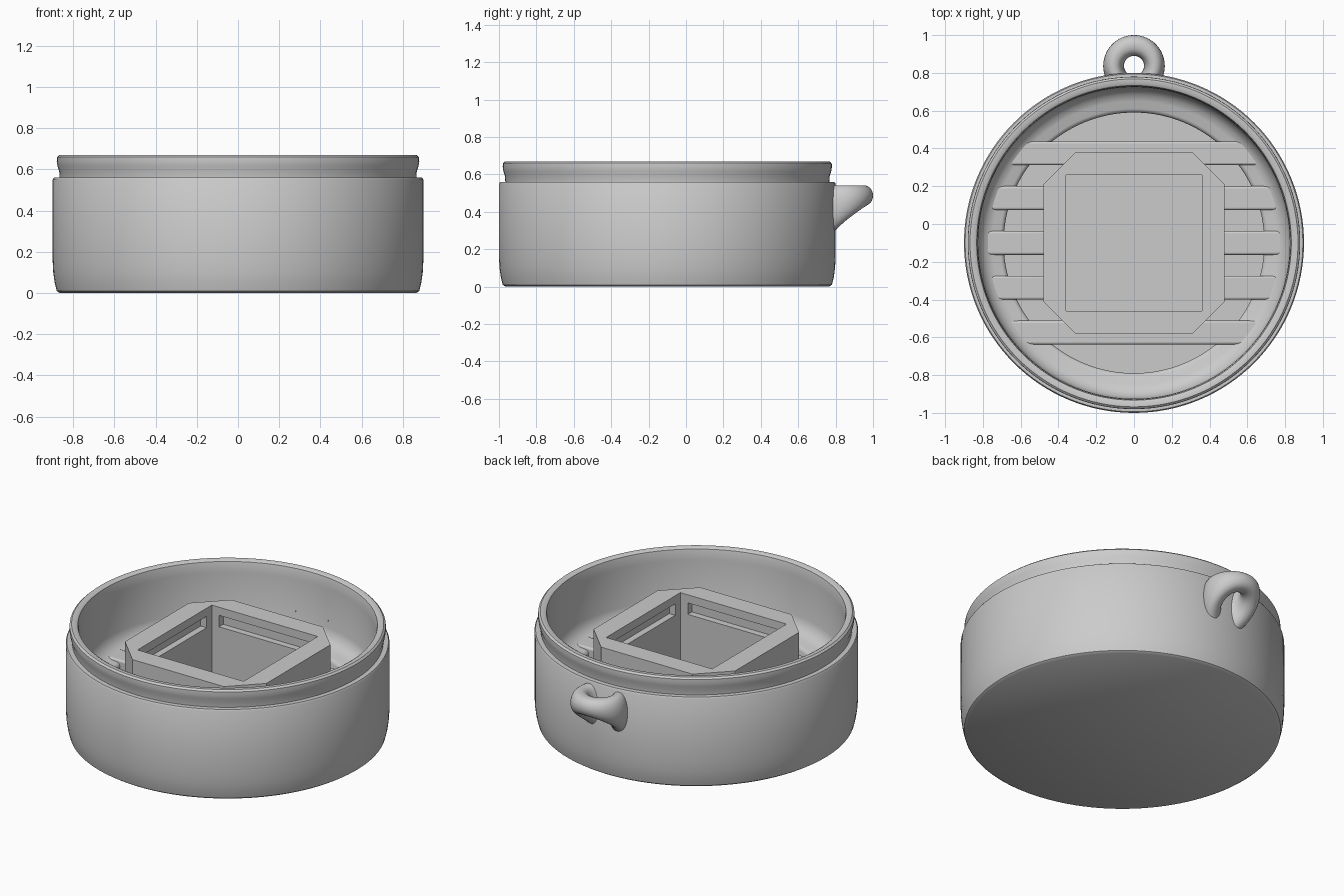
import bpy, bmesh
from math import pi, sin, cos, sqrt, radians, copysign

if "Cube" in bpy.data.objects:
    bpy.data.objects.remove(bpy.data.objects["Cube"])

CY = -0.1  # centre of the round body
FLOOR = 0.08

grey = bpy.data.materials.new("plain grey")
grey.use_nodes = True
COLOUR = (0.6, 0.6, 0.6, 1)
grey.diffuse_color = COLOUR
grey.node_tree.nodes["Principled BSDF"].inputs["Base Color"].default_value = COLOUR


def finish(name, bm, smooth=None):
    bmesh.ops.recalc_face_normals(bm, faces=bm.faces)
    mesh = bpy.data.meshes.new(name)
    bm.to_mesh(mesh)
    bm.free()
    mesh.materials.append(grey)
    ob = bpy.data.objects.new(name, mesh)
    bpy.context.collection.objects.link(ob)
    bpy.ops.object.select_all(action='DESELECT')
    ob.select_set(True)
    bpy.context.view_layer.objects.active = ob
    if smooth:
        bpy.ops.object.shade_smooth_by_angle(angle=radians(smooth))
    return ob


def block(name, x, y, z):
    """Box from (low, high) ranges on each axis."""
    bm = bmesh.new()
    bmesh.ops.create_cube(bm, size=1)
    for v in bm.verts:
        v.co = [a + (b - a) * (c + 0.5) for (a, b), c in zip((x, y, z), v.co)]
    return finish(name, bm)


# Round cup: one turned profile, outside, lip, inner wall, ledge and floor
profile = [(0, 0), (0.865, 0), (0.88, 0.01), (0.89, 0.05), (0.897, 0.1), (0.9, 0.16),
           (0.9, 0.55), (0.894, 0.56), (0.866, 0.56), (0.868, 0.59), (0.876, 0.615),
           (0.88, 0.64), (0.879, 0.66), (0.868, 0.67), (0.845, 0.67), (0.833, 0.663),
           (0.828, 0.64), (0.825, 0.6), (0.825, 0.36), (0.812, 0.32), (0.785, 0.29),
           (0.75, 0.275), (0.71, 0.27), (0.697, 0.264), (0.69, 0.25), (0.69, FLOOR), (0, FLOOR)]
bm = bmesh.new()
points = [bm.verts.new((r, CY, z)) for r, z in profile]
edges = [bm.edges.new(pair) for pair in zip(points, points[1:])]
bmesh.ops.spin(bm, geom=points + edges, cent=(0, CY, 0), axis=(0, 0, 1),
               angle=2 * pi, steps=128)
for v in bm.verts:
    if abs(v.co.x) < 1e-5 and abs(v.co.y - CY) < 1e-5:
        v.co.x, v.co.y = 0, CY
bmesh.ops.remove_doubles(bm, verts=bm.verts, dist=1e-4)
finish("round_cup", bm, 40)

# Octagonal holder with a square well
HALF, SIDE, WELL, TOP = 0.48, 0.31, 0.36, 0.55
bm = bmesh.new()
corners = [(HALF, -SIDE), (HALF, SIDE), (SIDE, HALF), (-SIDE, HALF),
           (-HALF, SIDE), (-HALF, -SIDE), (-SIDE, -HALF), (SIDE, -HALF)]
base = bm.faces.new([bm.verts.new((x, y + CY, FLOOR - 0.01)) for x, y in corners])
top = bmesh.ops.extrude_face_region(bm, geom=[base])["geom"]
for v in top:
    if isinstance(v, bmesh.types.BMVert):
        v.co.z = TOP
holder = finish("square_holder", bm)


def cut(target, half_x, half_y, z):
    tool = block("cutter", (-half_x, half_x), (CY - half_y, CY + half_y), z)
    tool.hide_render = True
    mod = target.modifiers.new("cut", 'BOOLEAN')
    mod.operation, mod.solver, mod.object = 'DIFFERENCE', 'EXACT', tool
    bpy.context.view_layer.objects.active = target
    bpy.ops.object.modifier_apply(modifier=mod.name)
    bpy.data.objects.remove(tool)


cut(holder, WELL, WELL, (0, 1))
# Retaining grooves under the opening, leaving corner posts
cut(holder, WELL + 0.04, WELL - 0.05, (0.43, 0.5))
cut(holder, WELL - 0.05, WELL + 0.04, (0.43, 0.5))


# Cross ribs joining the holder to the cup wall
def rib(name, x, y):
    ob = block(name, x, (y + CY - 0.063, y + CY + 0.063), (FLOOR - 0.01, 0.285))
    bevel = ob.modifiers.new("soft edges", 'BEVEL')
    bevel.width, bevel.segments = 0.012, 3
    bpy.ops.object.shade_smooth_by_angle(angle=radians(40))


for i in range(-2, 3):
    y = i * 0.2375
    reach = sqrt(0.86 ** 2 - (abs(y) + 0.063) ** 2)
    if abs(i) == 2:
        rib("long_rib", (-reach, reach), y)
    else:
        rib("left_rib", (0.42, reach), y)
        rib("right_rib", (-reach, -0.42), y)

# Hanging loop: a bowed tube that gets deeper towards the cup
bm = bmesh.new()
STEPS, SIDES, LOOP_Y, LOOP_TOP = 48, 24, 0.85, 0.542
rings = []
for i in range(STEPS + 1):
    a = radians(-48 + 276 * i / STEPS)
    low = 0.29 + (LOOP_Y + 0.1 * sin(a) - 0.8) * 0.95
    mid, deep = (LOOP_TOP + low) / 2, (LOOP_TOP - low) / 2
    ring = []
    for j in range(SIDES):
        b = 2 * pi * j / SIDES
        r = 0.108 + 0.055 * copysign(abs(cos(b)) ** 0.85, cos(b))
        ring.append(bm.verts.new((r * cos(a), LOOP_Y - 0.013 + r * sin(a),
                                  mid + deep * sin(b))))
    rings.append(ring)
for lower, upper in zip(rings, rings[1:]):
    for j in range(SIDES):
        k = (j + 1) % SIDES
        bm.faces.new((lower[j], lower[k], upper[k], upper[j]))
bm.faces.new(rings[0])
bm.faces.new(rings[-1])
finish("hanging_loop", bm, 50)
